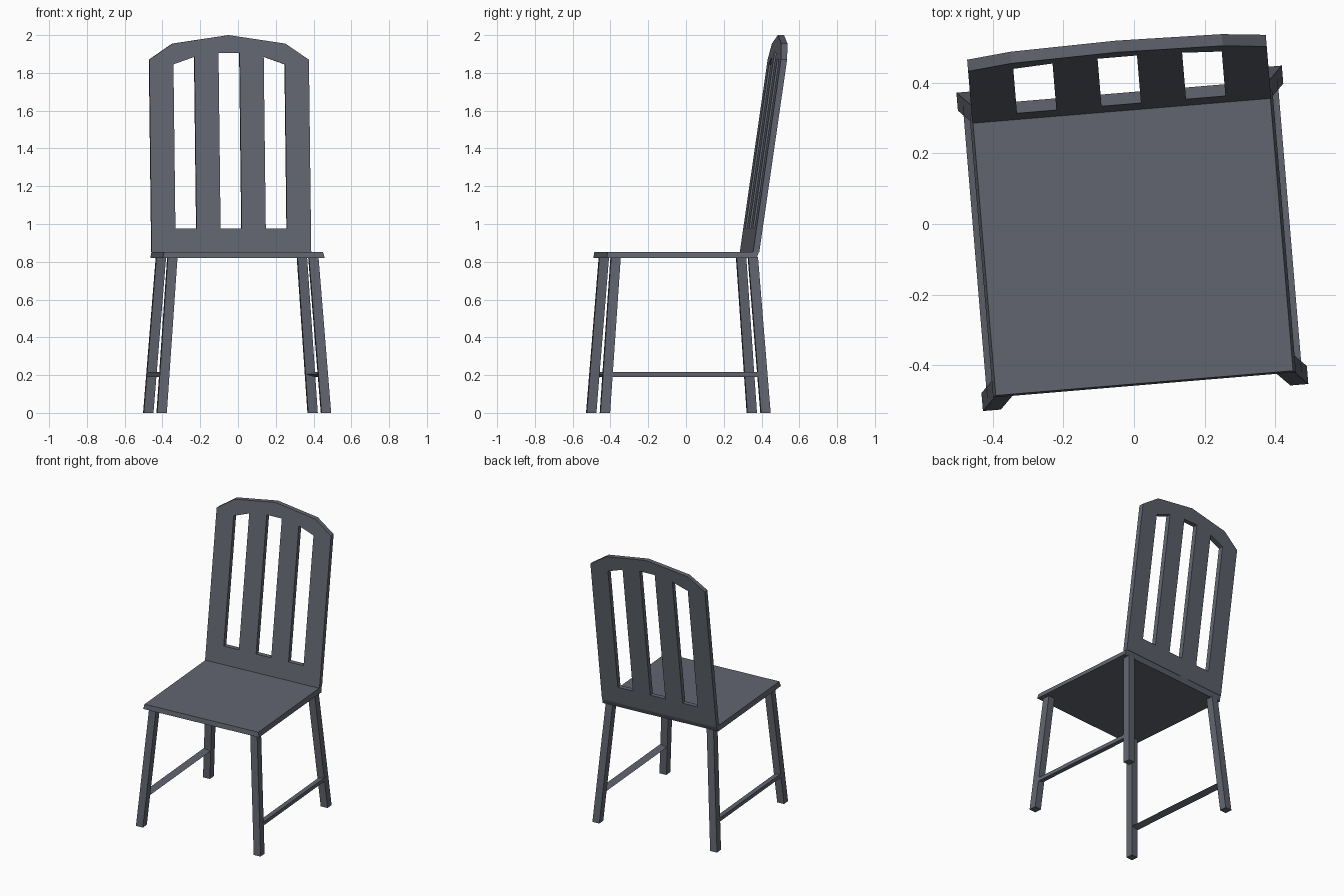
import bpy
import bmesh
import math
from mathutils import Matrix

cube = bpy.data.objects.get("Cube")
if cube:
    bpy.data.objects.remove(cube, do_unlink=True)

# One painted finish for the whole chair
paint = bpy.data.materials.new("slate_grey_paint")
paint.use_nodes = True
colour = (0.12, 0.13, 0.16, 1)
paint.diffuse_color = colour
paint.node_tree.nodes["Principled BSDF"].inputs["Base Color"].default_value = colour

# The chair is turned slightly about the vertical axis
TURN = Matrix.Rotation(math.radians(4.76), 4, "Z")
MID = -0.008
SEAT_LOW, SEAT_TOP = 0.82, 0.853


def finish(name, bm):
    bmesh.ops.recalc_face_normals(bm, faces=bm.faces)
    mesh = bpy.data.meshes.new(name)
    bm.to_mesh(mesh)
    bm.free()
    mesh.materials.append(paint)
    obj = bpy.data.objects.new(name, mesh)
    obj.matrix_world = TURN @ Matrix.Translation((MID, 0, 0))
    bpy.context.collection.objects.link(obj)
    return obj


def loft(name, start, end):
    """Solid between two matching outlines."""
    bm = bmesh.new()
    a = [bm.verts.new(p) for p in start]
    b = [bm.verts.new(p) for p in end]
    bm.faces.new(a)
    bm.faces.new(b)
    for i in range(len(a)):
        j = (i + 1) % len(a)
        bm.faces.new((a[i], a[j], b[j], b[i]))
    return finish(name, bm)


def rect(x0, x1, y0, y1, z):
    return [(x0, y0, z), (x1, y0, z), (x1, y1, z), (x0, y1, z)]


# Seat board, a little wider underneath
loft("seat", rect(-0.43, 0.43, -0.456, 0.34, SEAT_LOW),
     rect(-0.422, 0.422, -0.451, 0.353, SEAT_TOP))

# Splayed legs
FOOT_X, FOOT_FRONT, FOOT_BACK = 0.462, -0.492, 0.412
LEG, SPLAY = 0.051, 0.062
for side, sx in (("left", 1), ("right", -1)):
    for end, y, sy in (("front", FOOT_FRONT, -1), ("back", FOOT_BACK, 1)):
        def section(inset, z):
            x, yy = sx * (FOOT_X - inset), y - sy * inset
            return rect(x, x - sx * LEG, yy, yy - sy * LEG, z)
        loft(f"{end}_{side}_leg", section(0, 0), section(SPLAY, SEAT_LOW + 0.005))

    # Side stretcher: flat outside, wedge inside
    def wedge(y):
        return [(sx * 0.447, y, 0.19), (sx * 0.447, y, 0.216), (sx * 0.4, y, 0.203)]
    loft(f"{side}_stretcher", wedge(-0.455), wedge(0.375))

# Leaning backrest with an arched top and three slots
outline = [(-0.424, SEAT_TOP), (0.424, SEAT_TOP), (0.424, 1.87), (0.3, 1.955),
           (0, 2), (-0.3, 1.955), (-0.424, 1.87)]
loops = [outline]
for centre, top_l, top_r in ((-0.24, 1.845, 1.885), (0, 1.905, 1.905), (0.24, 1.885, 1.845)):
    l, r = centre - 0.056, centre + 0.056
    loops.append([(l, 0.975), (r, 0.975), (r, top_r), (l, top_l)])

bm = bmesh.new()
for loop in loops:
    verts = [bm.verts.new((x, 0.322 + 0.145 * (z - SEAT_TOP), z)) for x, z in loop]
    for i, v in enumerate(verts):
        bm.edges.new((v, verts[(i + 1) % len(verts)]))
bmesh.ops.triangle_fill(bm, use_beauty=True, use_dissolve=False, edges=bm.edges[:])
extruded = bmesh.ops.extrude_face_region(bm, geom=bm.faces[:], use_keep_orig=True)
moved = [g for g in extruded["geom"] if isinstance(g, bmesh.types.BMVert)]
bmesh.ops.translate(bm, verts=moved, vec=(0, 0.033, 0))
finish("backrest", bm)
